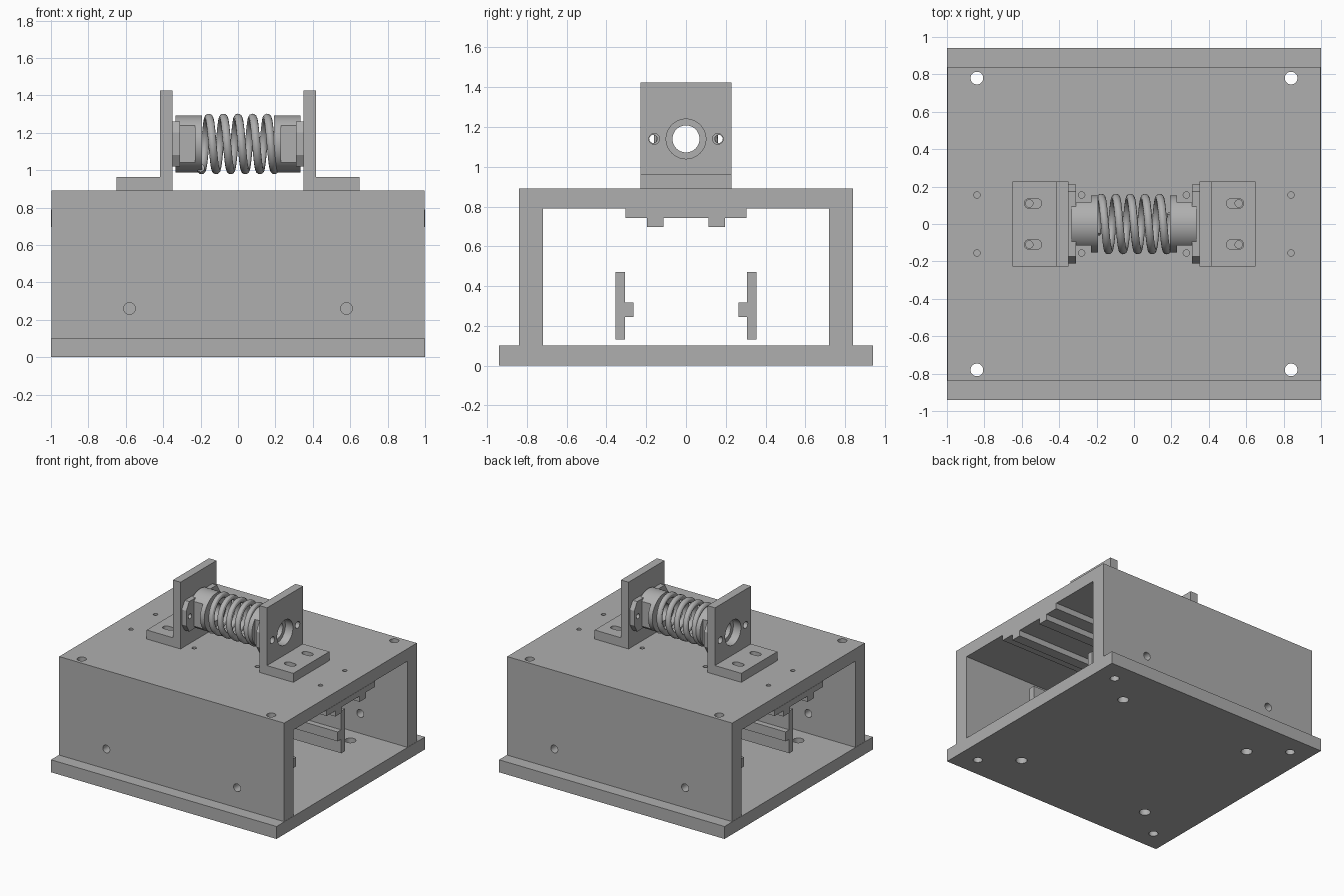
import bpy, bmesh
from math import pi, cos, sin, radians
from mathutils import Matrix, Vector

cube = bpy.data.objects.get("Cube")
if cube:
    bpy.data.objects.remove(cube)

grey = bpy.data.materials.new("machined_grey")
grey.use_nodes = True
grey.diffuse_color = (0.43, 0.43, 0.43, 1)
grey.node_tree.nodes["Principled BSDF"].inputs["Base Color"].default_value = (0.43, 0.43, 0.43, 1)

AXES = {"x": Vector((1, 0, 0)), "y": Vector((0, 1, 0)), "z": Vector((0, 0, 1))}
SIGNS = [(sx, sy) for sx in (-1, 1) for sy in (-1, 1)]


def add_cylinder(bm, centre, radius, length, axis, sides=40):
    turn = AXES[axis].to_track_quat("Z", "Y").to_matrix().to_4x4()
    bmesh.ops.create_cone(bm, cap_ends=True, segments=sides, radius1=radius, radius2=radius,
                          depth=length, matrix=Matrix.Translation(centre) @ turn)


def add_box(bm, low, high):
    low, high = Vector(low), Vector(high)
    bmesh.ops.create_cube(bm, size=1, matrix=Matrix.Translation((low + high) / 2)
                          @ Matrix.Diagonal((*(high - low), 1)))


def add_prism(bm, profile, start, end, axis):
    """Extrude a profile in (y, z) along x, or in (x, z) along y."""
    place = (lambda a, b: (start, a, b)) if axis == "x" else (lambda a, b: (a, start, b))
    face = bm.faces.new([bm.verts.new(place(a, b)) for a, b in profile])
    moved = bmesh.ops.extrude_face_region(bm, geom=[face])["geom"]
    bmesh.ops.translate(bm, vec=AXES[axis] * (end - start),
                        verts=[v for v in moved if isinstance(v, bmesh.types.BMVert)])
    bmesh.ops.recalc_face_normals(bm, faces=bm.faces[:])


def finish(name, bm):
    mesh = bpy.data.meshes.new(name)
    bm.to_mesh(mesh)
    bm.free()
    obj = bpy.data.objects.new(name, mesh)
    bpy.context.collection.objects.link(obj)
    mesh.materials.append(grey)
    return obj


def activate(obj):
    bpy.ops.object.select_all(action="DESELECT")
    obj.select_set(True)
    bpy.context.view_layer.objects.active = obj


def smooth(obj):
    activate(obj)
    bpy.ops.object.shade_smooth_by_angle(angle=radians(30))


def cut(obj, cutter_bm):
    cutter = finish("cutter", cutter_bm)
    cutter.hide_render = True
    mod = obj.modifiers.new("holes", "BOOLEAN")
    mod.operation, mod.solver, mod.object = "DIFFERENCE", "EXACT", cutter
    activate(obj)
    bpy.ops.object.modifier_apply(modifier=mod.name)
    bpy.data.objects.remove(cutter)
    smooth(obj)


# Base plate with bolt holes
bm = bmesh.new()
add_box(bm, (-1, -0.94, 0), (1, 0.94, 0.1))
base = finish("base_plate", bm)
holes = bmesh.new()
for sx, sy in SIGNS:
    add_cylinder(holes, (sx * 0.84, sy * 0.78, 0.05), 0.034, 0.3, "z")
    add_cylinder(holes, (sx * 0.59, sy * 0.58, 0.05), 0.041, 0.3, "z")
cut(base, holes)

# Housing: two walls and a top, open at both ends
bm = bmesh.new()
half = [(0.84, 0.1), (0.84, 0.89)]
inner = [(0.72, 0.79), (0.72, 0.1)]
add_prism(bm, half + [(-y, z) for y, z in half[::-1]] +
          [(-y, z) for y, z in inner[::-1]] + inner, -0.998, 0.998, "x")
housing = finish("housing", bm)
holes = bmesh.new()
for sx, sy in SIGNS:
    add_cylinder(holes, (sx * 0.84, sy * 0.78, 0.5), 0.034, 1.2, "z")
    add_cylinder(holes, (sx * 0.58, sy * 0.78, 0.26), 0.031, 0.3, "y")
    for x, y, r in ((0.84, 0.155, 0.017), (0.28, 0.155, 0.017), (0.56, 0.11, 0.02)):
        add_cylinder(holes, (sx * x, sy * y, 0.85), r, 0.2, "z", 24)
cut(housing, holes)

# Ribbed rail under the top
bm = bmesh.new()
half = [(0.305, 0.79), (0.305, 0.743), (0.195, 0.743), (0.195, 0.697),
        (0.112, 0.697), (0.112, 0.743)]
add_prism(bm, half + [(-y, z) for y, z in half[::-1]], -1, 1, "x")
finish("ceiling_rail", bm)

# Pair of inner rails facing each other
rail = [(0.355, 0.13), (0.355, 0.47), (0.308, 0.47), (0.308, 0.318),
        (0.263, 0.318), (0.263, 0.243), (0.308, 0.243), (0.308, 0.13)]
for side, label in ((-1, "front"), (1, "back")):
    bm = bmesh.new()
    add_prism(bm, [(side * y, z) for y, z in rail], -0.7, 0.7, "x")
    finish(label + "_inner_rail", bm)

AXIS_Z = 1.14
for s, label in ((-1, "right"), (1, "left")):
    # Angle bracket with slots in the foot and a bored upright
    bm = bmesh.new()
    angle = [(0.35, 0.89), (0.65, 0.89), (0.65, 0.962), (0.417, 0.962),
             (0.417, 1.425), (0.35, 1.425)]
    add_prism(bm, [(s * x, z) for x, z in angle], -0.228, 0.228, "y")
    bracket = finish(label + "_bracket", bm)
    holes = bmesh.new()
    add_cylinder(holes, (s * 0.385, 0, AXIS_Z), 0.1, 0.2, "x", 48)
    for sy in (-1, 1):
        add_cylinder(holes, (s * 0.385, sy * 0.16, AXIS_Z), 0.027, 0.2, "x")
        slot = []
        for i in range(32):
            a = 2 * pi * (i + 0.5) / 32
            end = 0.02 if cos(a) > 0 else -0.02
            slot.append((s * 0.54 + end + 0.026 * cos(a), sy * 0.11 + 0.026 * sin(a)))
        face = holes.faces.new([holes.verts.new((x, y, 0.8)) for x, y in slot])
        top = bmesh.ops.extrude_face_region(holes, geom=[face])["geom"]
        bmesh.ops.translate(holes, vec=(0, 0, 0.3),
                            verts=[v for v in top if isinstance(v, bmesh.types.BMVert)])
    bmesh.ops.recalc_face_normals(holes, faces=holes.faces[:])
    cut(bracket, holes)

    # Mounting flange with chamfered ends
    bm = bmesh.new()
    corner = [(0.212, 0.06), (0.175, 0.12)]
    edge = corner + [(-y, z) for y, z in corner[::-1]]
    add_prism(bm, [(y, AXIS_Z + z) for y, z in edge + [(-y, -z) for y, z in edge]],
              s * 0.31, s * 0.35, "x")
    flange = finish(label + "_flange", bm)
    holes = bmesh.new()
    add_cylinder(holes, (s * 0.33, 0, AXIS_Z), 0.068, 0.2, "x", 48)
    for sy in (-1, 1):
        add_cylinder(holes, (s * 0.33, sy * 0.165, AXIS_Z), 0.02, 0.2, "x")
    cut(flange, holes)

    # Hollow spring seat with wrench flats
    bm = bmesh.new()
    add_cylinder(bm, (s * 0.264, 0, AXIS_Z), 0.152, 0.142, "x", 64)
    seat = finish(label + "_spring_seat", bm)
    holes = bmesh.new()
    add_cylinder(holes, (s * 0.264, 0, AXIS_Z), 0.068, 0.4, "x", 48)
    x0, x1 = sorted((s * 0.23, s * 0.4))
    for y0, y1 in ((-0.3, -0.115), (0.115, 0.3)):
        add_box(holes, (x0, y0, AXIS_Z - 0.3), (x1, y1, AXIS_Z + 0.3))
    cut(seat, holes)

# Coil spring swept along a helix
curve = bpy.data.curves.new("coil_spring", "CURVE")
curve.dimensions = "3D"
curve.bevel_depth = 0.022
curve.bevel_resolution = 4
curve.use_fill_caps = True
path = curve.splines.new("POLY")
STEPS = 240
path.points.add(STEPS)
for i, point in enumerate(path.points):
    x = -0.2 + 0.4 * i / STEPS
    t = pi / 2 + 2 * pi * x / 0.078
    point.co = (x, 0.14 * cos(t), AXIS_Z + 0.14 * sin(t), 1)
spring = bpy.data.objects.new("coil_spring", curve)
bpy.context.collection.objects.link(spring)
curve.materials.append(grey)
activate(spring)
bpy.ops.object.convert(target="MESH")
smooth(bpy.context.view_layer.objects.active)
